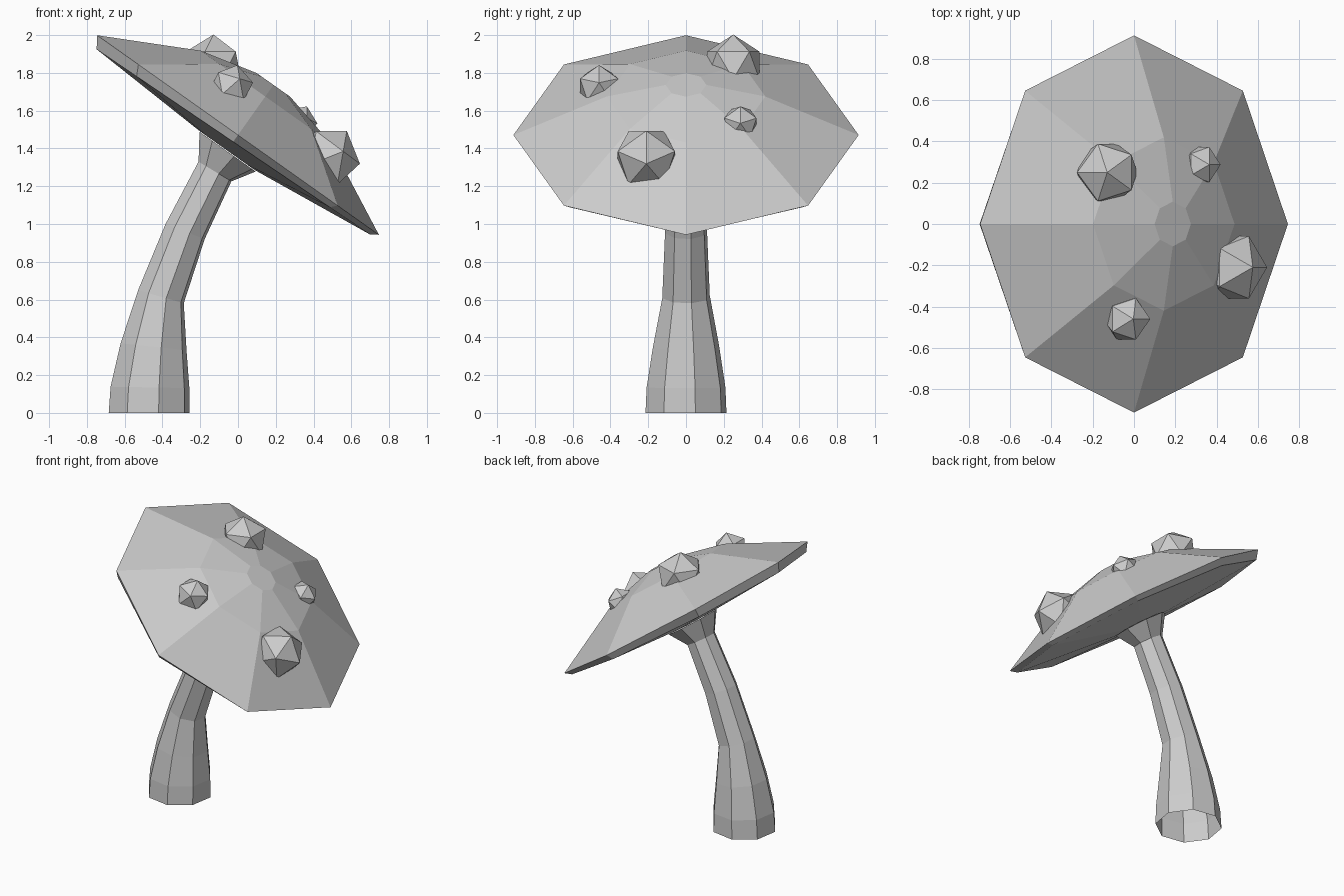
import bpy
import bmesh
from math import radians, sin, cos, pi
from mathutils import Matrix, Vector

if "Cube" in bpy.data.objects:
    bpy.data.objects.remove(bpy.data.objects["Cube"], do_unlink=True)

# Single plain grey material
grey = bpy.data.materials.new("plain_grey")
grey.use_nodes = True
colour = (0.6, 0.6, 0.6, 1)
grey.diffuse_color = colour
grey.node_tree.nodes["Principled BSDF"].inputs["Base Color"].default_value = colour

SIDES = 8
TILT = radians(35.3)


def finish(bm, name):
    bmesh.ops.recalc_face_normals(bm, faces=bm.faces)
    mesh = bpy.data.meshes.new(name)
    bm.to_mesh(mesh)
    bm.free()
    mesh.materials.append(grey)
    obj = bpy.data.objects.new(name, mesh)
    bpy.context.collection.objects.link(obj)
    return obj


def add_ring(bm, centre, radius, tilt, phase=0.0, lean=0.0):
    """Octagon tilted about y; lean raises its right side a little."""
    turn = Matrix.Rotation(tilt, 3, "Y")
    ring = []
    for i in range(SIDES):
        a = phase + 2 * pi * i / SIDES
        local = Vector((radius * cos(a), radius * sin(a), lean * cos(a)))
        ring.append(bm.verts.new(Vector(centre) + turn @ local))
    return ring


def bridge(bm, rings):
    for low, high in zip(rings, rings[1:]):
        for i in range(SIDES):
            j = (i + 1) % SIDES
            bm.faces.new((low[i], low[j], high[j], high[i]))


# Curved stalk, open underneath: x, z, radius, tilt in degrees
bm = bmesh.new()
stalk_path = [
    (-0.47, 0, 0.22, 0),
    (-0.466, 0.135, 0.214, 1),
    (-0.447, 0.35, 0.18, 6),
    (-0.408, 0.615, 0.129, 16),
    (-0.28, 0.96, 0.114, 21),
    (-0.122, 1.278, 0.104, 31),
    (-0.055, 1.383, 0.187, 35.3),
]
bridge(bm, [add_ring(bm, (x, 0, z), r, radians(t), radians(13))
            for x, z, r, t in stalk_path])
finish(bm, "stalk")

# Tilted cap: radius, height along the cap axis, lean
bm = bmesh.new()
axis = Vector((sin(TILT), 0, cos(TILT)))
cap_profile = [
    (0.18, -0.1, 0),
    (0.873, -0.044, 0.018),
    (0.914, 0, 0),
    (0.42, 0.25, 0),
    (0.108, 0.325, 0),
]
rings = [add_ring(bm, Vector((0, 0, 1.471)) + axis * h, r, TILT, 0, lean)
         for r, h, lean in cap_profile]
bridge(bm, rings)
bm.faces.new(rings[0])
bm.faces.new(rings[-1])
finish(bm, "cap")

# Faceted spots: name, centre, radius, tilt in degrees
spots = [
    ("spot_large_front", (0.47, -0.21, 1.35), 0.178, 100),
    ("spot_large_back", (-0.13, 0.25, 1.84), 0.163, 0),
    ("spot_small_front", (-0.037, -0.46, 1.728), 0.118, 80),
    ("spot_small_back", (0.32, 0.288, 1.533), 0.1, 90),
]
for name, centre, radius, tilt in spots:
    bm = bmesh.new()
    place = (Matrix.Translation(centre) @ Matrix.Rotation(radians(tilt), 4, "Y")
             @ Matrix.Rotation(pi, 4, "Z"))
    bmesh.ops.create_icosphere(bm, subdivisions=1, radius=radius, matrix=place)
    finish(bm, name)
